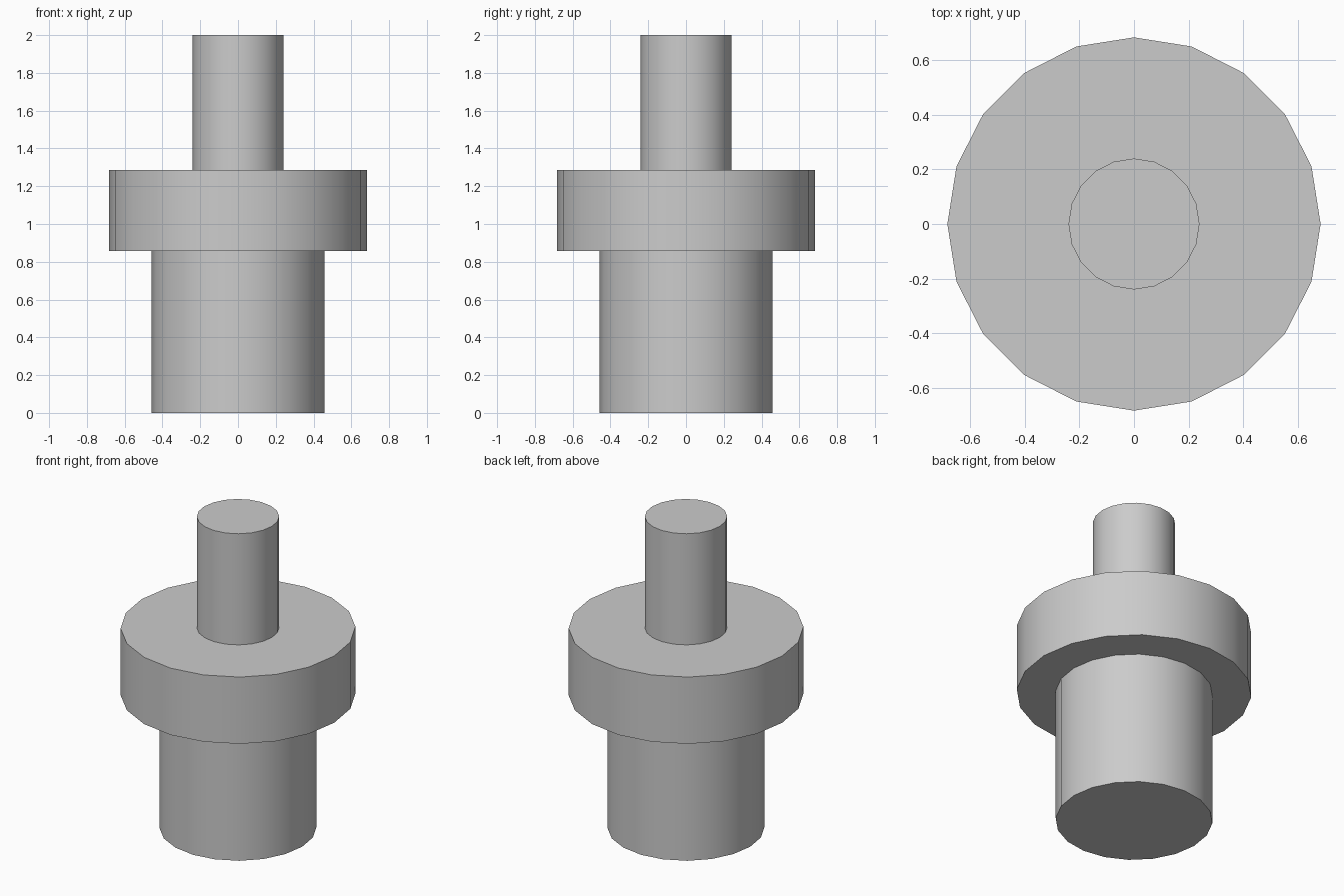
import bpy
import math

if "Cube" in bpy.data.objects:
    bpy.data.objects.remove(bpy.data.objects["Cube"])

SIDES = 20

grey = bpy.data.materials.new("plain grey")
grey.diffuse_color = (0.6, 0.6, 0.6, 1.0)
grey.use_nodes = True
grey.node_tree.nodes["Principled BSDF"].inputs["Base Color"].default_value = grey.diffuse_color


def cylinder(name, radius, bottom, top):
    """Upright capped cylinder with smooth sides and sharp rims."""
    bpy.ops.mesh.primitive_cylinder_add(
        vertices=SIDES, radius=radius, depth=top - bottom,
        location=(0, 0, (bottom + top) / 2))
    obj = bpy.context.object
    obj.name = name
    obj.data.materials.append(grey)
    bpy.ops.object.shade_smooth_by_angle(angle=math.radians(30))
    return obj


# Wide lower barrel, broad collar, and thin upper shaft
cylinder("lower_barrel", 0.457, 0.0, 0.857)
cylinder("collar", 0.684, 0.857, 1.286)
cylinder("upper_shaft", 0.24, 1.286, 2.0)
